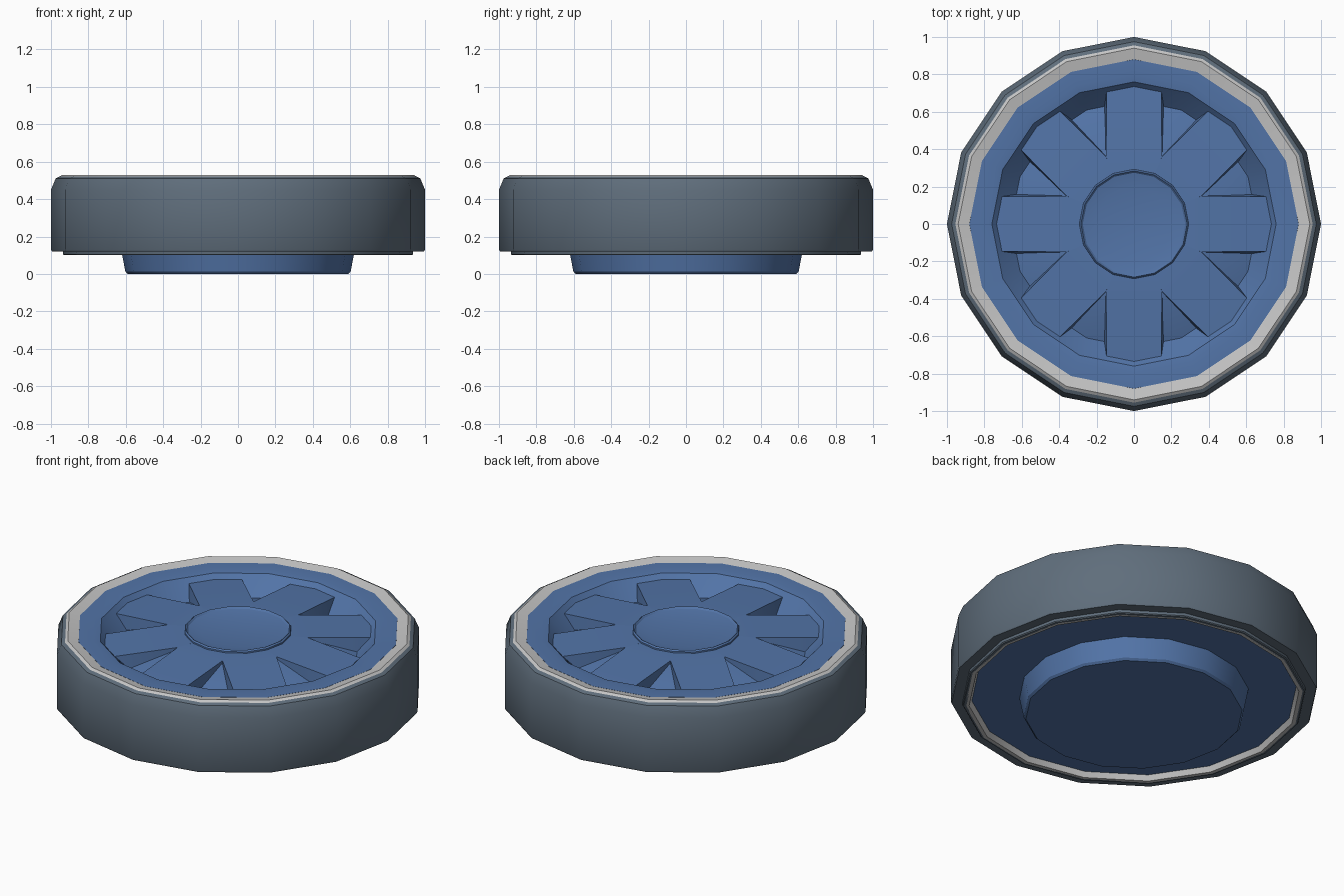
import bpy, bmesh, math
from mathutils import Matrix

cube = bpy.data.objects.get("Cube")
if cube:
    bpy.data.objects.remove(cube, do_unlink=True)

SIDES = 16


def material(name, rgb):
    m = bpy.data.materials.new(name)
    m.use_nodes = True
    color = (*rgb, 1)
    m.diffuse_color = color
    m.node_tree.nodes["Principled BSDF"].inputs["Base Color"].default_value = color
    return m


slate = material("slate rubber", (0.115, 0.155, 0.2))
silver = material("pale grey trim", (0.56, 0.56, 0.56))
blue = material("hub blue", (0.085, 0.175, 0.39))


def finish(bm, name, mat, angle=30):
    bmesh.ops.remove_doubles(bm, verts=bm.verts, dist=0.0001)
    bmesh.ops.recalc_face_normals(bm, faces=bm.faces)
    mesh = bpy.data.meshes.new(name)
    bm.to_mesh(mesh)
    bm.free()
    mesh.materials.append(mat)
    ob = bpy.data.objects.new(name, mesh)
    bpy.context.collection.objects.link(ob)
    bpy.ops.object.select_all(action='DESELECT')
    ob.select_set(True)
    bpy.context.view_layer.objects.active = ob
    bpy.ops.object.shade_smooth_by_angle(angle=math.radians(angle))
    return ob


def lathe(name, profile, mat, closed=True):
    """Revolve (radius, height) points about z."""
    bm = bmesh.new()
    verts = [bm.verts.new((r, 0, z)) for r, z in profile]
    pairs = list(zip(verts, verts[1:]))
    if closed:
        pairs.append((verts[-1], verts[0]))
    edges = [bm.edges.new(p) for p in pairs]
    bmesh.ops.spin(bm, geom=verts + edges, cent=(0, 0, 0), axis=(0, 0, 1),
                   angle=math.tau, steps=SIDES, use_duplicate=False)
    return finish(bm, name, mat)


# Tyre band with a chamfered upper shoulder
lathe("tyre", [(0.93, 0.12), (0.995, 0.12), (1, 0.13), (1, 0.45), (0.975, 0.51),
               (0.955, 0.52), (0.93, 0.515)], slate)

# Trim rings on both sides, dished towards the hub
lathe("upper_trim_ring", [(0.87, 0.45), (0.955, 0.45), (0.955, 0.52),
                          (0.94, 0.53), (0.87, 0.515)], silver)
lathe("lower_lip", [(0.91, 0.15), (0.94, 0.15), (0.935, 0.105), (0.93, 0.1),
                    (0.915, 0.1)], slate)
lathe("lower_trim_ring", [(0.87, 0.16), (0.925, 0.16), (0.92, 0.1), (0.9, 0.1),
                          (0.885, 0.13)], silver)

# Hub body: rear boss, rear plate, front rim and sunken floor
lathe("hub_body", [(0, 0), (0.59, 0), (0.602, 0.012), (0.625, 0.13), (0.89, 0.13),
                   (0.89, 0.45), (0.88, 0.518), (0.8, 0.518), (0.76, 0.512),
                   (0.735, 0.485), (0.66, 0.41), (0.39, 0.5), (0.25, 0.5),
                   (0, 0.49)], blue, closed=False)

# Hub cap: thin raised lip around a shallow dish
lathe("hub_cap", [(0, 0.48), (0.295, 0.48), (0.292, 0.522), (0.284, 0.53),
                  (0.274, 0.52), (0.2, 0.506), (0, 0.506)], blue, closed=False)

# Eight broad blades radiating from the cap, with slightly drafted sides
bm = bmesh.new()
half = [(0.27, 0.112, 0.514), (0.36, 0.149, 0.512), (0.71, 0.147, 0.485)]
tip = (0.74, 0, 0.485)
outline = [(x, -y, z) for x, y, z in half] + [tip] + half[::-1]
for i in range(8):
    top = [bm.verts.new(p) for p in outline]
    low = [bm.verts.new((x, y * 1.08, 0.4)) for x, y, z in outline]
    faces = [bm.faces.new((top[0], top[1], top[5], top[6])),
             bm.faces.new(top[1:6])]
    n = len(top)
    for j in range(n):
        k = (j + 1) % n
        bm.faces.new((top[j], low[j], low[k], top[k]))
    bmesh.ops.rotate(bm, verts=top + low, cent=(0, 0, 0),
                     matrix=Matrix.Rotation(i * math.tau / 8, 3, 'Z'))
finish(bm, "hub_blades", blue)
